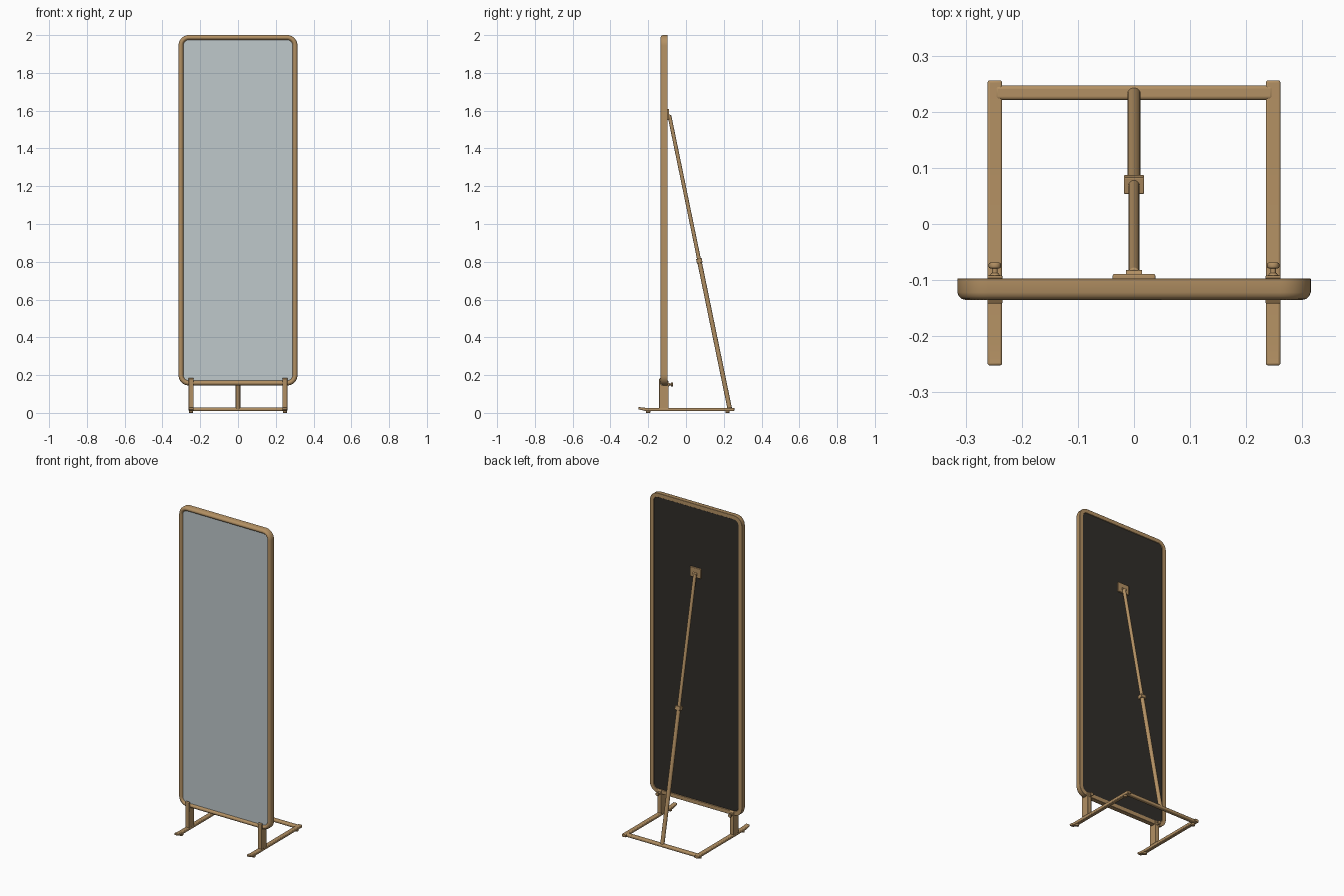
import bpy, bmesh, math
from mathutils import Vector

if "Cube" in bpy.data.objects:
    bpy.data.objects.remove(bpy.data.objects["Cube"])


def material(name, rgb):
    m = bpy.data.materials.new(name)
    m.diffuse_color = (*rgb, 1)
    m.use_nodes = True
    m.node_tree.nodes["Principled BSDF"].inputs["Base Color"].default_value = m.diffuse_color
    return m


WOOD = material("wood", (0.45, 0.28, 0.125))
BACK = material("dark_backing", (0.03, 0.027, 0.022))
GLASS = material("mirror_glass", (0.52, 0.58, 0.60))


def finish(bm, name, mat, bevel=0):
    bmesh.ops.recalc_face_normals(bm, faces=bm.faces)
    me = bpy.data.meshes.new(name)
    bm.to_mesh(me)
    bm.free()
    ob = bpy.data.objects.new(name, me)
    bpy.context.collection.objects.link(ob)
    me.materials.append(mat)
    if bevel:
        b = ob.modifiers.new("bevel", 'BEVEL')
        b.width, b.segments, b.limit_method = bevel, 3, 'ANGLE'
    bpy.context.view_layer.objects.active = ob
    ob.select_set(True)
    bpy.ops.object.shade_smooth_by_angle(angle=math.radians(40))
    ob.select_set(False)
    return ob


def box(name, lo, hi, bevel=0.002, mat=WOOD):
    bm = bmesh.new()
    bmesh.ops.create_cube(bm, size=1)
    for v in bm.verts:
        v.co = Vector([(a + b) / 2 + c * (b - a) for a, b, c in zip(lo, hi, v.co)])
    return finish(bm, name, mat, bevel)


def rod(name, a, b, r, r2=None, bevel=0):
    a, b = Vector(a), Vector(b)
    bm = bmesh.new()
    bmesh.ops.create_cone(bm, cap_ends=True, segments=24, radius1=r,
                          radius2=r if r2 is None else r2, depth=(b - a).length)
    ob = finish(bm, name, WOOD, bevel)
    ob.location = (a + b) / 2
    ob.rotation_euler = (b - a).to_track_quat('Z', 'Y').to_euler()
    return ob


def side_profile(name, pts, x, width, bevel):
    # (y, z) outline extruded along x
    bm = bmesh.new()
    f = bm.faces.new([bm.verts.new((x - width / 2, y, z)) for y, z in pts])
    ext = bmesh.ops.extrude_face_region(bm, geom=[f])
    bmesh.ops.translate(bm, vec=(width, 0, 0),
                        verts=[v for v in ext["geom"] if isinstance(v, bmesh.types.BMVert)])
    return finish(bm, name, WOOD, bevel)


def rounded_rect(inset, y, n=10):
    hw, z0, z1, r = 0.315, 0.145, 2.0, 0.055
    pts = []
    for k, (sx, cz) in enumerate([(1, z1 - r), (-1, z1 - r), (-1, z0 + r), (1, z0 + r)]):
        for i in range(n + 1):
            t = math.pi / 2 * (k + i / n)
            pts.append((sx * (hw - r) + (r - inset) * math.cos(t), y,
                        cz + (r - inset) * math.sin(t)))
    return pts


def panel(name, inset, y0, y1, mat):
    bm = bmesh.new()
    f = bm.faces.new([bm.verts.new(p) for p in rounded_rect(inset, y0)])
    ext = bmesh.ops.extrude_face_region(bm, geom=[f])
    bmesh.ops.translate(bm, vec=(0, y1 - y0, 0),
                        verts=[v for v in ext["geom"] if isinstance(v, bmesh.types.BMVert)])
    return finish(bm, name, mat)


# frame: moulded profile (inset, y) swept round a rounded rectangle
profile = [(0, -0.098), (0, -0.122), (0.003, -0.129), (0.008, -0.1335), (0.014, -0.135),
           (0.019, -0.133), (0.025, -0.126), (0.027, -0.122), (0.027, -0.101), (0.024, -0.097),
           (0.001, -0.097)]
bm = bmesh.new()
rings = [[bm.verts.new(p) for p in rounded_rect(d, y)] for d, y in profile]
for j, ring in enumerate(rings):
    nxt = rings[(j + 1) % len(rings)]
    for i in range(len(ring)):
        k = (i + 1) % len(ring)
        bm.faces.new((ring[i], ring[k], nxt[k], nxt[i]))
finish(bm, "mirror_frame", WOOD)

# glass and backing board
panel("mirror_glass", 0.022, -0.125, -0.118, GLASS)
panel("back_board", 0.022, -0.116, -0.100, BACK)

# base rails, clamping posts, feet and knobs on each side
for side, s in (("left", -1), ("right", 1)):
    x = 0.248 * s
    side_profile(side + "_base_rail",
                 [(-0.252, 0.019), (-0.215, 0.010), (0.256, 0.010), (0.256, 0.027),
                  (-0.215, 0.027), (-0.252, 0.031)], x, 0.026, 0.004)
    side_profile(side + "_post",
                 [(-0.142, 0.025), (-0.092, 0.025), (-0.092, 0.165), (-0.097, 0.172),
                  (-0.099, 0.150), (-0.132, 0.147), (-0.134, 0.185), (-0.142, 0.180)],
                 x, 0.027, 0.002)
    rod(side + "_knob_stem", (x, -0.096, 0.15), (x, -0.078, 0.15), 0.005)
    rod(side + "_knob_collar", (x, -0.094, 0.15), (x, -0.087, 0.15), 0.011, 0.006)
    rod(side + "_knob", (x, -0.079, 0.15), (x, -0.069, 0.15), 0.011, bevel=0.003)
    for end, y in (("front", -0.2), ("rear", 0.22)):
        rod(f"{side}_{end}_foot", (x, y, 0), (x, y, 0.012), 0.011, bevel=0.002)

# rear crossbar
box("rear_crossbar", (-0.248, 0.221, 0.010), (0.248, 0.247, 0.028), 0.006)

# telescoping support strut
bottom, top = Vector((0, 0.232, 0.02)), Vector((0, -0.088, 1.575))
mid = bottom.lerp(top, 0.505)
rod("lower_strut", bottom, mid, 0.012)
rod("upper_strut", mid, top, 0.010, bevel=0.003)
collar = box("strut_collar", (-0.018, -0.015, -0.012), (0.018, 0.015, 0.012), 0.002)
collar.location = mid
collar.rotation_euler = (math.atan2(0.32, 1.555), 0, 0)

# mounting plate and hinge on the back board
box("strut_plate", (-0.038, -0.101, 1.55), (0.038, -0.089, 1.61), 0.003)
rod("strut_hinge", (-0.014, -0.09, 1.573), (0.014, -0.09, 1.573), 0.008)
